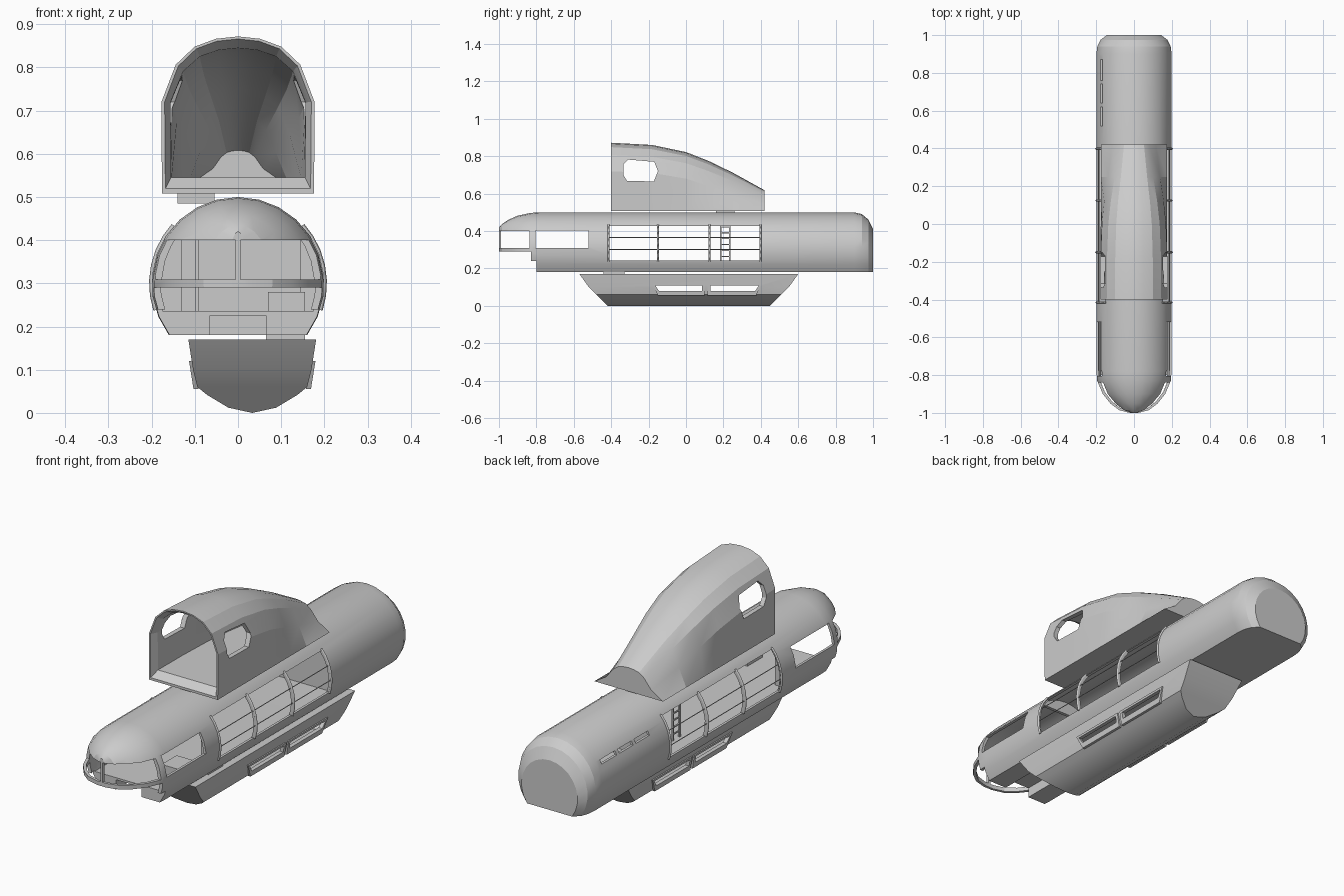
import bpy, bmesh, math

if "Cube" in bpy.data.objects:
    bpy.data.objects.remove(bpy.data.objects["Cube"])


def mesh_obj(name, verts, faces):
    bm = bmesh.new()
    vs = [bm.verts.new(v) for v in verts]
    for f in faces:
        bm.faces.new([vs[i] for i in f])
    bmesh.ops.recalc_face_normals(bm, faces=bm.faces)
    me = bpy.data.meshes.new(name)
    bm.to_mesh(me)
    bm.free()
    ob = bpy.data.objects.new(name, me)
    bpy.context.collection.objects.link(ob)
    return ob


def loft(name, rings, strips=False):
    """Skin closed rings; strips caps symmetric rings with horizontal bands."""
    n, m = len(rings[0]), len(rings)
    faces = [(a * n + i, a * n + (i + 1) % n, (a + 1) * n + (i + 1) % n, (a + 1) * n + i)
             for a in range(m - 1) for i in range(n)]
    for base in (0, (m - 1) * n):
        if strips:
            for i in range(n // 2):
                j = n - 1 - i
                f = [i, i + 1, j - 1, j] if i + 1 != j - 1 else [i, i + 1, j]
                faces.append([base + k for k in f])
        else:
            faces.append(list(range(base, base + n)))
    return mesh_obj(name, [p for r in rings for p in r], faces)


def prism(name, yz, x0, x1):
    return loft(name, [[(x, y, z) for y, z in yz] for x in (x0, x1)])


def box(name, x0, x1, y0, y1, z0, z1):
    return prism(name, [(y0, z0), (y1, z0), (y1, z1), (y0, z1)], x0, x1)


def cut(ob, *cutters):
    for c in cutters:
        m = ob.modifiers.new("cut", 'BOOLEAN')
        m.operation, m.solver, m.object = 'DIFFERENCE', 'EXACT', c
        bpy.context.view_layer.objects.active = ob
        bpy.ops.object.modifier_apply(modifier=m.name)
        bpy.data.objects.remove(c)


def tube(name, pts, r):
    cu = bpy.data.curves.new(name, 'CURVE')
    cu.dimensions, cu.bevel_depth, cu.bevel_resolution = '3D', r, 0
    cu.use_fill_caps = True
    sp = cu.splines.new('POLY')
    sp.points.add(len(pts) - 1)
    for p, q in zip(sp.points, pts):
        p.co = (*q, 1)
    ob = bpy.data.objects.new(name, cu)
    bpy.context.collection.objects.link(ob)
    return ob


# ---- Main hull: flat-bottomed round tube with nose dome and rounded tail
def section(y, r, zmin, sx=1, sz=1, pivot=.3, n=18):
    a0 = math.asin((zmin - .3) / r)
    out = []
    for i in range(n + 1):
        a = a0 + (math.pi - 2 * a0) * i / n
        z = .3 + r * math.sin(a)
        out.append((r * math.cos(a) * sx, y, pivot + (z - pivot) * sz))
    return out


NOSE = [(-1, .12, .6), (-.985, .4, .68), (-.95, .63, .8), (-.9, .83, .91), (-.83, .98, .985), (-.78, 1, 1)]
TAIL = [(.9, 1, 1), (.94, .975, .97), (.975, .89, .88), (1, .72, .72)]


def hull_form(name, r, zmin, d):
    rings = [section(y + d, r, zmin, sx, sz) for y, sx, sz in NOSE]
    rings += [section(y - d, r, zmin, sx, sz, zmin) for y, sx, sz in TAIL]
    return loft(name, rings)


hull = hull_form("main_hull", .2, .18, 0)
cut(hull, hull_form("cavity", .188, .235, .012))
# cut-away chin, keel gap, windshield, side windows and rear slots
cut(hull,
    box("c", -.3, .3, -1.1, -.83, .0, .29),
    box("c", -.3, .3, -.9, -.8, .0, .2395),
    box("c", -.065, .065, -.9, -.44, .0, .226),
    box("c", .006, .3, -1.1, -.838, .309, .4),
    box("c", -.3, -.006, -1.1, -.838, .309, .4),
    box("c", -.3, .3, -.805, -.52, .31, .402))
for y0, y1 in ((-.417, -.155), (-.145, .12), (.13, .395)):
    cut(hull, box("c", -.3, .3, y0, y1, .242, .427))
for y0, y1 in ((.52, .62), (.64, .74), (.76, .87)):
    cut(hull, box("c", -.3, -.1, y0, y1, .39, .408))

# side window ribs, bars
for s in (-1, 1):
    for y in (-.415, -.15, .125, .398):
        arc = [(s * .2 * math.cos(math.radians(a)), y, .3 + .2 * math.sin(math.radians(a)))
               for a in range(-18, 43, 10)]
        tube("window_rib", arc, .006)
    for z in (.3, .365):
        x = s * math.sqrt(.196 ** 2 - (z - .3) ** 2)
        tube("window_bar", [(x, -.415, z), (x, .395, z)], .0025)

# interior bulkheads, console and ladder
loft("rear_bulkhead", [section(y, .189, .232) for y in (.42, .43)])
door = loft("cockpit_bulkhead", [section(y, .189, .232) for y in (-.48, -.465)])
cut(door, box("c", -.13, .145, -.6, -.4, .2, .43))
box("cockpit_console", .07, .155, -.66, -.55, .23, .28)
for y in (.185, .235):
    box("ladder_rail", -.1, -.092, y - .004, y + .004, .235, .47)
for i in range(6):
    box("ladder_rung", -.099, -.093, .185, .235, .26 + i * .032, .266 + i * .032)

# hatch connectors between the modules
box("upper_hatch", -.14, -.055, .16, .26, .485, .513)
box("lower_hatch", .065, .155, -.44, -.33, .168, .182)

# ---- Upper pod: open-fronted arch sloping down to the back
FRONT = [(1, 0), (1.01, .58), (.82, .82), (.57, .935), (.29, .985), (0, 1)]
BACK = [(1, 0), (.66, .33), (.45, .75), (.3, .92), (.15, .98), (0, 1)]
POD = [(-.4, .872, 0), (-.18, .86, .02), (0, .822, .13), (.12, .775, .33), (.25, .712, .65), (.42, .618, 1)]


def arch(y, base, top, w, t):
    half = []
    for (ax, az), (bx, bz) in zip(FRONT, BACK):
        half.append((w * (ax + (bx - ax) * t), y, base + (top - base) * (az + (bz - az) * t)))
    return half + [(-x, yy, z) for x, yy, z in half[-2::-1]]


pod = loft("upper_pod", [arch(y, .508, top, .176, t) for y, top, t in POD])
inner = [arch(-.41, .512, .872, .172, 0), arch(-.365, .545, .845, .155, 0)]
inner += [arch(y, .545, top - .025, .176 * (.88 - .38 * t), t) for y, top, t in POD[1:-1]]
inner.append(arch(.4, .545, .608, .088, 1))
cut(pod, loft("cavity", inner))
cut(pod, prism("c", [(-.315, .668), (-.335, .7), (-.335, .755), (-.31, .782), (-.17, .77),
                     (-.15, .72), (-.172, .665)], -.3, .3))

# ---- Lower pod: boat-shaped hull set off to one side
KEEL = [(.148, .17), (.137, .1), (.127, .06), (.105, .042), (.055, .012), (0, 0)]
CX = .033


def boat(name, s, lift, inset):
    half = [(x * s, lift + z * (.162 - lift) / .17 if inset else z) for x, z in KEEL]
    pts = half + [(-x, z) for x, z in half[-2::-1]]

    def reach(z):
        return .05 * (z - .1) / .07 + .1 if z > .1 else z
    rings = [[(CX + x, -.42 - reach(z) + inset, z) for x, z in pts],
             [(CX + x, .45 + reach(z) - inset, z) for x, z in pts]]
    return loft(name, rings, True)


lower = boat("lower_pod", 1, 0, 0)
cut(lower, boat("cavity", .92, .012, .02))


def ports():
    return [prism("c", [(-.165, .11), (.085, .11), (.085, .08), (-.145, .08)], -.3, .3),
            prism("c", [(.13, .11), (.39, .11), (.37, .08), (.13, .08)], -.3, .3)]


cut(lower, *ports())
# slanted frames round the lower ports
for s in (-1, 1):
    for y0, y1, sl, sr in ((-.18, .1, .03, 0), (.115, .405, 0, .03)):
        ring = [(y0, .12), (y1, .12), (y1 - sr, .055), (y0 + sl, .055)]
        frame = loft("port_frame", [[(CX + s * (.132 + d + (z - .055) * .16), y, z) for y, z in ring]
                                    for d in (-.008, .004)])
        cut(frame, *ports())

bpy.ops.object.select_all(action='DESELECT')
for ob in bpy.context.scene.objects:
    if ob.type == 'MESH':
        ob.select_set(True)
        bpy.context.view_layer.objects.active = ob
bpy.ops.object.shade_smooth_by_angle(angle=math.radians(20))
